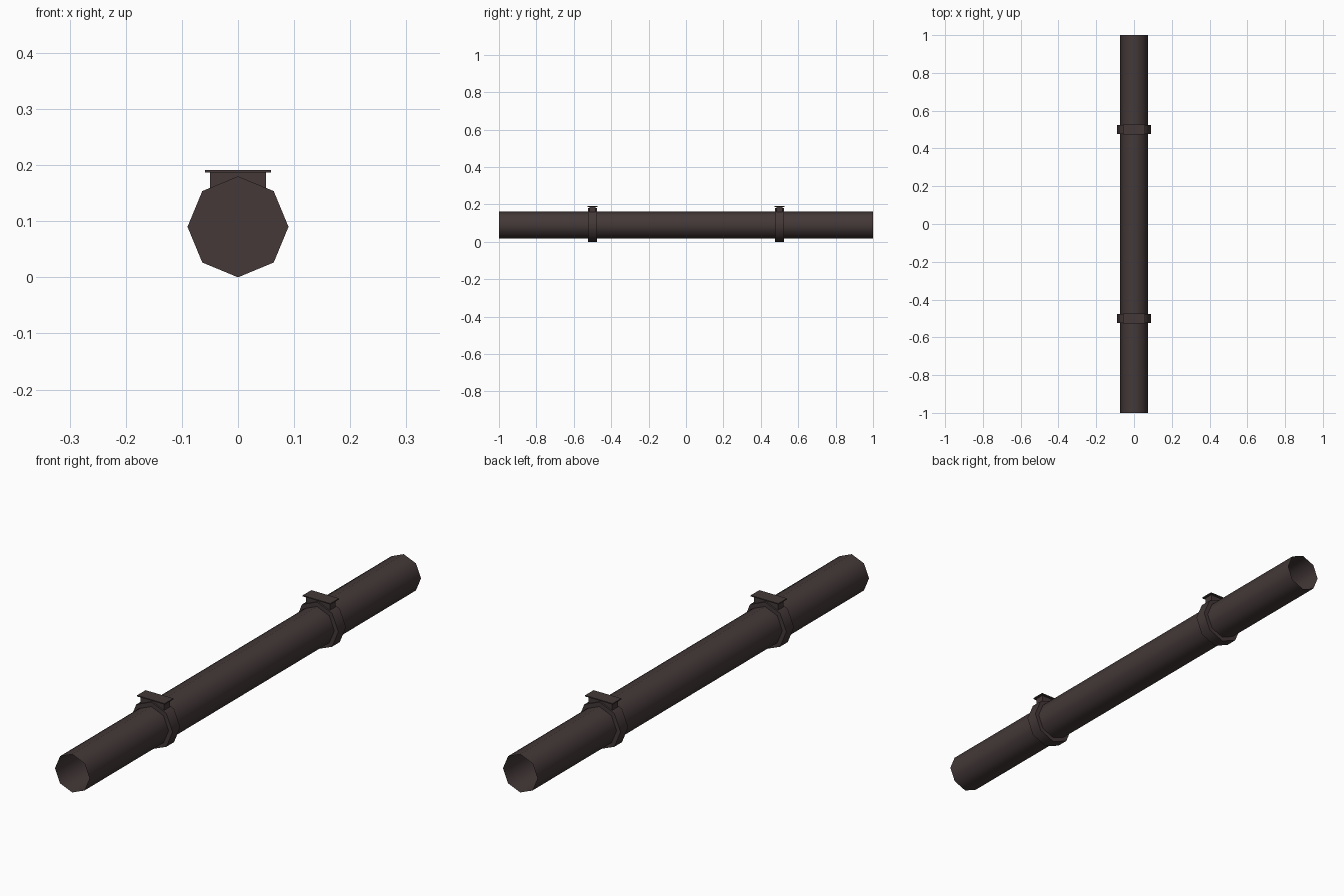
import bpy, bmesh, math
from mathutils import Matrix

if "Cube" in bpy.data.objects:
    bpy.data.objects.remove(bpy.data.objects["Cube"])

CZ = 0.09  # height of the pipe axis

mat = bpy.data.materials.new("dark brown metal")
mat.diffuse_color = (0.058, 0.040, 0.040, 1)
mat.use_nodes = True
mat.node_tree.nodes["Principled BSDF"].inputs["Base Color"].default_value = mat.diffuse_color


def finish(name, bm, smooth_angle=None):
    bmesh.ops.recalc_face_normals(bm, faces=bm.faces)
    me = bpy.data.meshes.new(name)
    bm.to_mesh(me)
    bm.free()
    me.materials.append(mat)
    ob = bpy.data.objects.new(name, me)
    bpy.context.collection.objects.link(ob)
    if smooth_angle:
        bpy.ops.object.select_all(action='DESELECT')
        ob.select_set(True)
        bpy.context.view_layer.objects.active = ob
        bpy.ops.object.shade_smooth_by_angle(angle=math.radians(smooth_angle))
    return ob


def octagon_along_y(name, radius, length, y, caps):
    bm = bmesh.new()
    # a corner points straight up
    m = Matrix.Translation((0, y, CZ)) @ Matrix.Rotation(math.pi / 2, 4, 'X')
    bmesh.ops.create_cone(bm, cap_ends=caps, segments=8, radius1=radius,
                          radius2=radius, depth=length, matrix=m)
    return finish(name, bm, 50)


def box(name, sx, sy, z0, z1, y):
    bm = bmesh.new()
    m = Matrix.Translation((0, y, (z0 + z1) / 2)) @ Matrix.Diagonal((sx, sy, z1 - z0, 1))
    bmesh.ops.create_cube(bm, size=1, matrix=m)
    return finish(name, bm)


# open-ended pipe
octagon_along_y("pipe", 0.073, 2.0, 0, False)

# two collars, each with a mounting bracket and thin top plate
for label, y in (("front", -0.5), ("back", 0.5)):
    octagon_along_y(label + "_collar", 0.09, 0.046, y, True)
    box(label + "_bracket", 0.10, 0.034, 0.14, 0.187, y)
    box(label + "_plate", 0.117, 0.052, 0.187, 0.191, y)
